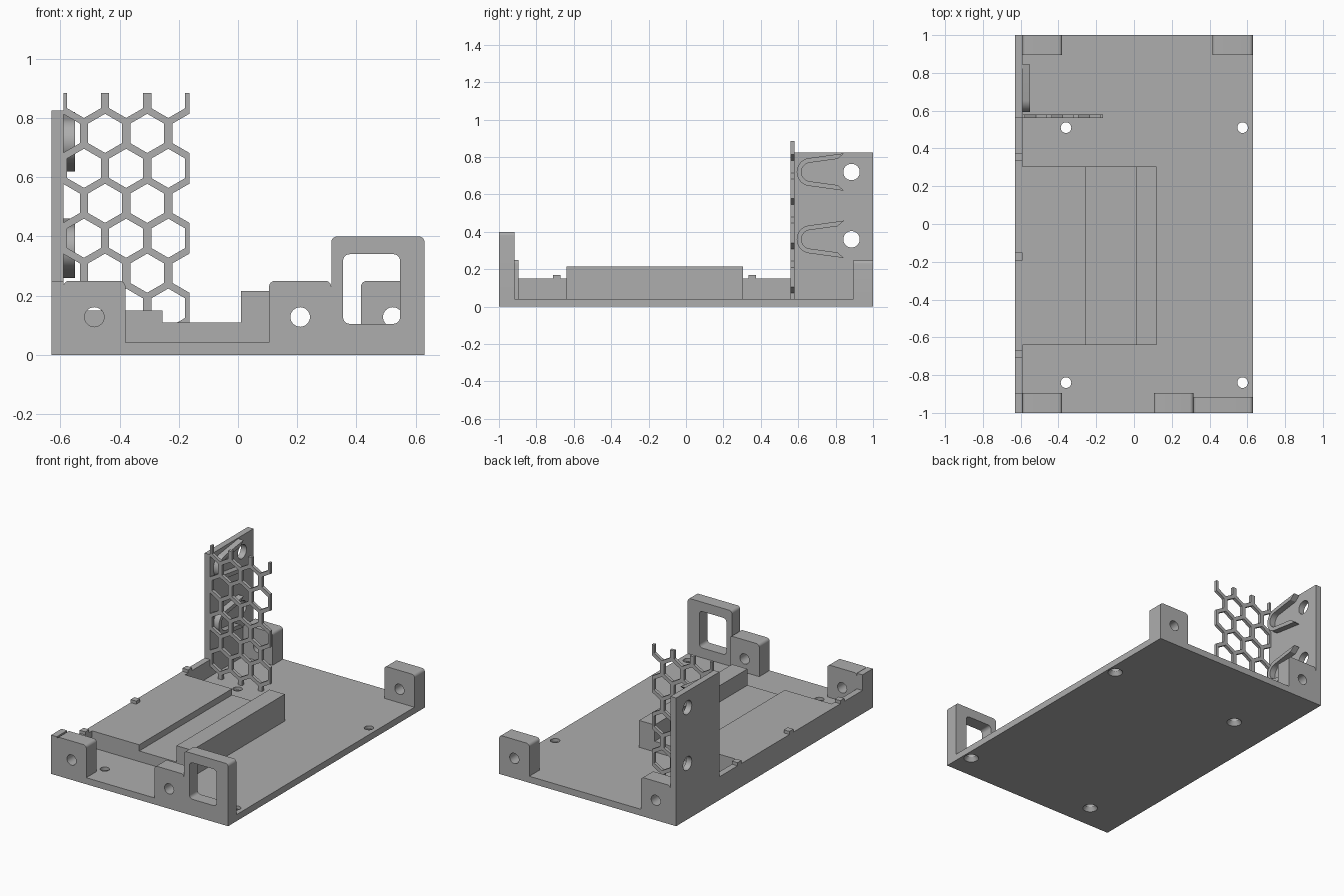
import bpy, bmesh
from math import sin, cos, pi, radians

cube = bpy.data.objects.get("Cube")
if cube:
    bpy.data.objects.remove(cube, do_unlink=True)

grey = bpy.data.materials.new("plain grey")
grey.use_nodes = True
colour = (0.42, 0.42, 0.42, 1)
grey.diffuse_color = colour
grey.node_tree.nodes["Principled BSDF"].inputs["Base Color"].default_value = colour

PLACE = {
    "x": lambda u, v, w: (w, u, v),
    "y": lambda u, v, w: (u, w, v),
    "z": lambda u, v, w: (u, v, w),
}


def arc(cu, cv, r, start, end, n=8):
    angles = [radians(start + (end - start) * i / n) for i in range(n + 1)]
    return [(cu + r * cos(a), cv + r * sin(a)) for a in angles]


def circle(cu, cv, r, n=32):
    return arc(cu, cv, r, 0, 360, n)[:-1]


def rect(u0, u1, v0, v1):
    return [(u0, v0), (u1, v0), (u1, v1), (u0, v1)]


def rounded(u0, u1, v0, v1, r, bottom=False):
    top = arc(u1 - r, v1 - r, r, 0, 90) + arc(u0 + r, v1 - r, r, 90, 180)
    if not bottom:
        return top + [(u0, v0), (u1, v0)]
    return top + arc(u0 + r, v0 + r, r, 180, 270) + arc(u1 - r, v0 + r, r, 270, 360)


def prism(name, outlines, axis, lo, hi):
    """Extrude outlines along an axis; a tapered solid uses (near, far) pairs."""
    bm = bmesh.new()
    for outline in outlines:
        near, far = outline if isinstance(outline, tuple) else (outline, outline)
        a = [bm.verts.new(PLACE[axis](u, v, lo)) for u, v in near]
        b = [bm.verts.new(PLACE[axis](u, v, hi)) for u, v in far]
        bm.faces.new(a)
        bm.faces.new(b)
        for i in range(len(a)):
            j = (i + 1) % len(a)
            bm.faces.new((a[i], a[j], b[j], b[i]))
    bmesh.ops.recalc_face_normals(bm, faces=bm.faces)
    mesh = bpy.data.meshes.new(name)
    bm.to_mesh(mesh)
    bm.free()
    mesh.materials.append(grey)
    obj = bpy.data.objects.new(name, mesh)
    bpy.context.collection.objects.link(obj)
    return obj


def activate(obj):
    bpy.ops.object.select_all(action="DESELECT")
    obj.select_set(True)
    bpy.context.view_layer.objects.active = obj


def cut(obj, outlines, axis, lo, hi):
    cutter = prism("cutter", outlines, axis, lo, hi)
    cutter.hide_render = True
    mod = obj.modifiers.new("cut", "BOOLEAN")
    mod.operation = "DIFFERENCE"
    mod.solver = "EXACT"
    mod.object = cutter
    activate(obj)
    bpy.ops.object.modifier_apply(modifier=mod.name)
    bpy.data.objects.remove(cutter, do_unlink=True)


LEFT, INNER, RIGHT, FLOOR = -0.63, -0.59, 0.63, 0.042

# Floor plate with four countersunk screw holes
plate = prism("floor_plate", [rect(LEFT, RIGHT, -1, 1)], "z", 0, FLOOR)
spots = [(x, y) for x in (-0.36, 0.575) for y in (-0.84, 0.51)]
cut(plate, [circle(x, y, 0.028) for x, y in spots], "z", -0.1, 0.1)
cut(plate, [(circle(x, y, 0.046), circle(x, y, 0.028)) for x, y in spots],
    "z", -0.002, 0.024)

# Low side wall, taller at the front corner, with locating tabs on top
prism("side_wall", [[(-1, FLOOR), (0.56, FLOOR), (0.56, 0.15), (-0.895, 0.15),
                     (-0.895, 0.25), (-1, 0.25)]], "x", LEFT, INNER)
for i, y in enumerate((-0.69, -0.172, 0.355)):
    prism(f"wall_tab_{i + 1}", [rect(y - 0.02, y + 0.02, 0.15, 0.17)], "x", LEFT, INNER)

# Stepped support bed
prism("support_bed", [[(INNER, FLOOR), (0.12, FLOOR), (0.12, 0.215), (0.01, 0.215),
                       (0.01, 0.11), (-0.255, 0.11), (-0.255, 0.15), (INNER, 0.15)]],
      "y", -0.64, 0.305)

# Corner mounting blocks with cross holes
for name, x0, x1, y0, y1 in (
    ("front_right_block", INNER, -0.38, -1, -0.895),
    ("front_middle_block", 0.105, 0.315, -1, -0.895),
    ("back_right_block", INNER, -0.38, 0.895, 1),
    ("back_left_block", 0.415, RIGHT, 0.895, 1),
):
    block = prism(name, [rounded(x0, x1, FLOOR, 0.25, 0.02)], "y", y0, y1)
    cut(block, [circle((x0 + x1) / 2, 0.128, 0.033)], "y", y0 - 0.1, y1 + 0.1)
    activate(block)
    bpy.ops.object.shade_smooth_by_angle(angle=radians(30))

# Front frame with a rounded window
frame = prism("front_frame", [rounded(0.315, RIGHT, FLOOR, 0.4, 0.02)], "y", -1, -0.917)
cut(frame, [rounded(0.355, 0.547, 0.105, 0.34, 0.022, True)], "y", -1.1, -0.8)

# Tall back panel with two screw holes
panel = prism("tall_panel", [rect(0.56, 1, FLOOR, 0.825)], "x", LEFT, INNER)
cut(panel, [circle(0.885, z, 0.044) for z in (0.36, 0.72)], "x", -0.8, -0.4)

# Horseshoe ridges on the inside of the panel
for i, z in enumerate((0.36, 0.72)):
    outer = [(0.845, z + 0.1)] + arc(0.667, z, 0.075, 100, 260, 20) + [(0.845, z - 0.1)]
    inner = [(0.81, z - 0.07)] + arc(0.667, z, 0.05, 260, 100, 20) + [(0.81, z + 0.07)]
    ridge = prism(f"horseshoe_ridge_{i + 1}", [outer + inner], "x", INNER, -0.551)
    activate(ridge)
    bpy.ops.object.shade_smooth_by_angle(angle=radians(30))

# Honeycomb screen: a thin sheet pierced by staggered hexagons
screen = prism("honeycomb_screen", [rect(INNER, -0.163, FLOOR, 0.885)], "y", 0.56, 0.58)
pitch, rise = 0.1423, 0.118
hexes = []
for row in range(8):
    for col in range(4):
        x = -0.52 + pitch * (col - (0.5 if row % 2 else 0))
        z = 0.866 - rise * row
        hexes.append([(x + 0.066 * sin(k * pi / 3), z + 0.066 * cos(k * pi / 3))
                      for k in range(6)])
cut(screen, hexes, "y", 0.5, 0.64)

for obj in (plate, frame, panel):
    activate(obj)
    bpy.ops.object.shade_smooth_by_angle(angle=radians(30))
